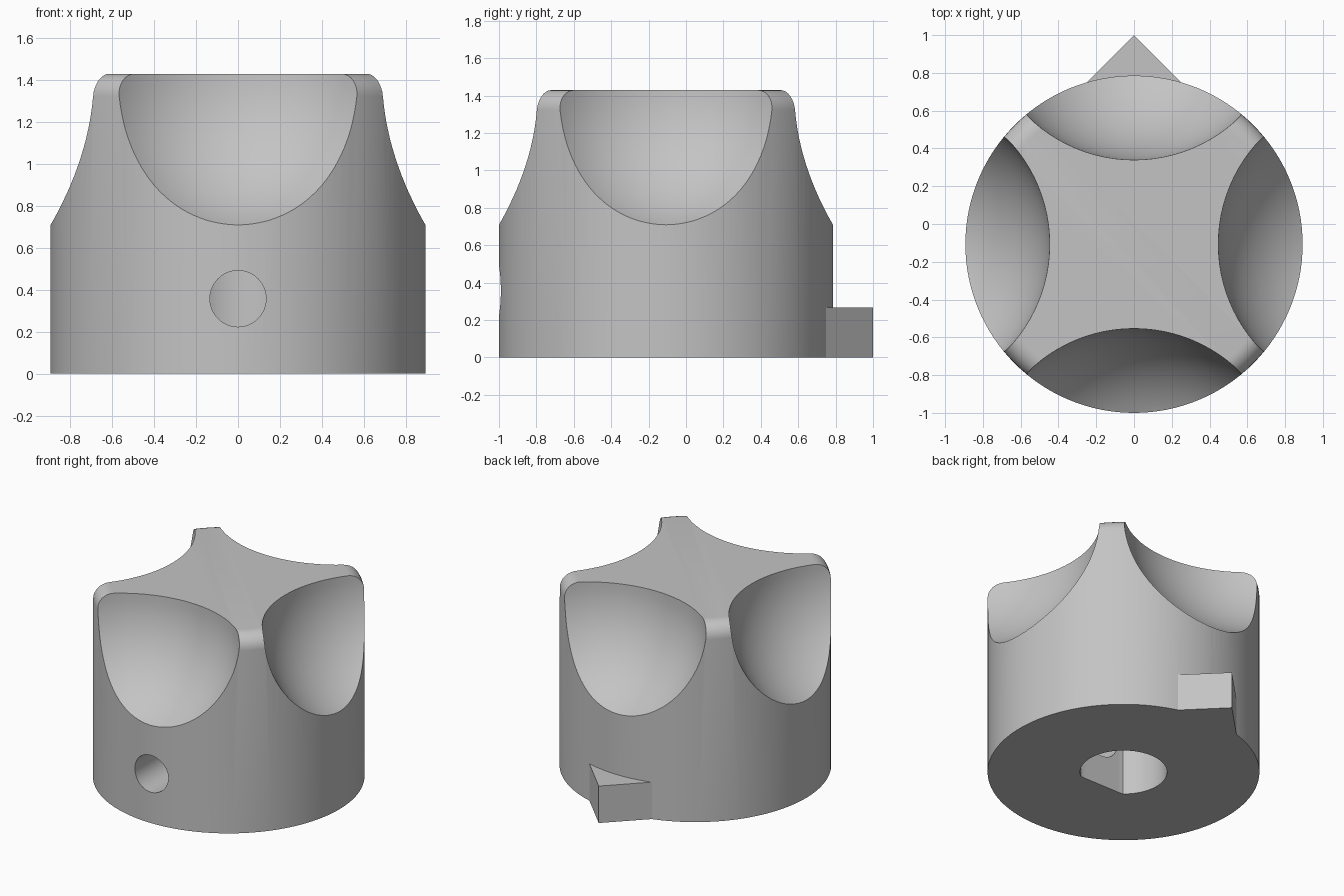
import bpy
import bmesh
import math
from mathutils import Matrix, Vector

U = 2 / 22.4              # one drafting unit
AXIS_Y = -1.2             # knob axis, drafting units

default = bpy.data.objects.get("Cube")
if default:
    bpy.data.objects.remove(default, do_unlink=True)

grey = bpy.data.materials.new("plain grey")
grey.use_nodes = True
colour = (0.55, 0.55, 0.55, 1)
grey.diffuse_color = colour
grey.node_tree.nodes["Principled BSDF"].inputs["Base Color"].default_value = colour


def make_object(name, bm):
    """Turn a bmesh, drawn around the knob axis, into a scaled object."""
    bmesh.ops.recalc_face_normals(bm, faces=bm.faces)
    bm.transform(Matrix.Scale(U, 4) @ Matrix.Translation((0, AXIS_Y, 0)))
    mesh = bpy.data.meshes.new(name)
    bm.to_mesh(mesh)
    bm.free()
    mesh.materials.append(grey)
    obj = bpy.data.objects.new(name, mesh)
    bpy.context.collection.objects.link(obj)
    return obj


def cylinder(radius, bottom, top, segments):
    bm = bmesh.new()
    bmesh.ops.create_cone(bm, cap_ends=True, segments=segments, radius1=radius,
                          radius2=radius, depth=top - bottom,
                          matrix=Matrix.Translation((0, 0, (top + bottom) / 2)))
    return bm


def combine(target, tool, operation):
    """Apply a boolean and remove the tool."""
    tool.hide_render = True
    bpy.ops.object.select_all(action="DESELECT")
    target.select_set(True)
    bpy.context.view_layer.objects.active = target
    mod = target.modifiers.new(operation.lower(), "BOOLEAN")
    mod.operation = operation
    mod.solver = "EXACT"
    mod.object = tool
    bpy.ops.object.modifier_apply(modifier=mod.name)
    bpy.data.objects.remove(tool, do_unlink=True)


# Round body with a filleted top rim
bm = cylinder(10, 0, 16, 128)
rim = [e for e in bm.edges if all(v.co.z > 15.9 for v in e.verts)]
bmesh.ops.bevel(bm, geom=rim, offset=1.2, segments=8, profile=0.5,
                affect="EDGES")
knob = make_object("knob_body", bm)

# Four spherical finger scoops
for i in range(4):
    angle = i * math.pi / 2
    bm = bmesh.new()
    centre = Vector((14 * math.cos(angle), 14 * math.sin(angle), 16))
    bmesh.ops.create_uvsphere(bm, u_segments=96, v_segments=48, radius=9,
                              matrix=Matrix.Translation(centre))
    combine(knob, make_object("finger_scoop", bm), "DIFFERENCE")

# Pointer wedge at the back
bm = bmesh.new()
face = bm.faces.new([bm.verts.new(p) for p in
                     ((0, 12.4, 0), (-4, 8.4, 0), (4, 8.4, 0))])
wedge = bmesh.ops.extrude_face_region(bm, geom=[face])
bmesh.ops.translate(bm, vec=(0, 0, 3), verts=[
    g for g in wedge["geom"] if isinstance(g, bmesh.types.BMVert)])
combine(knob, make_object("pointer", bm), "UNION")

# D-shaped shaft bore, flat towards the front
bm = cylinder(3.2, -1, 12, 64)
for v in bm.verts:
    v.co.y = max(v.co.y, -2.5)
combine(knob, make_object("shaft_bore", bm), "DIFFERENCE")

# Set-screw hole from the front into the bore
bm = cylinder(1.5, 0, 11, 48)
bm.transform(Matrix.Translation((0, 0, 4)) @ Matrix.Rotation(math.pi / 2, 4, "X"))
combine(knob, make_object("screw_hole", bm), "DIFFERENCE")

# Smooth curves, sharp edges
bpy.ops.object.select_all(action="DESELECT")
knob.select_set(True)
bpy.context.view_layer.objects.active = knob
bpy.ops.object.shade_smooth_by_angle(angle=math.radians(25))
